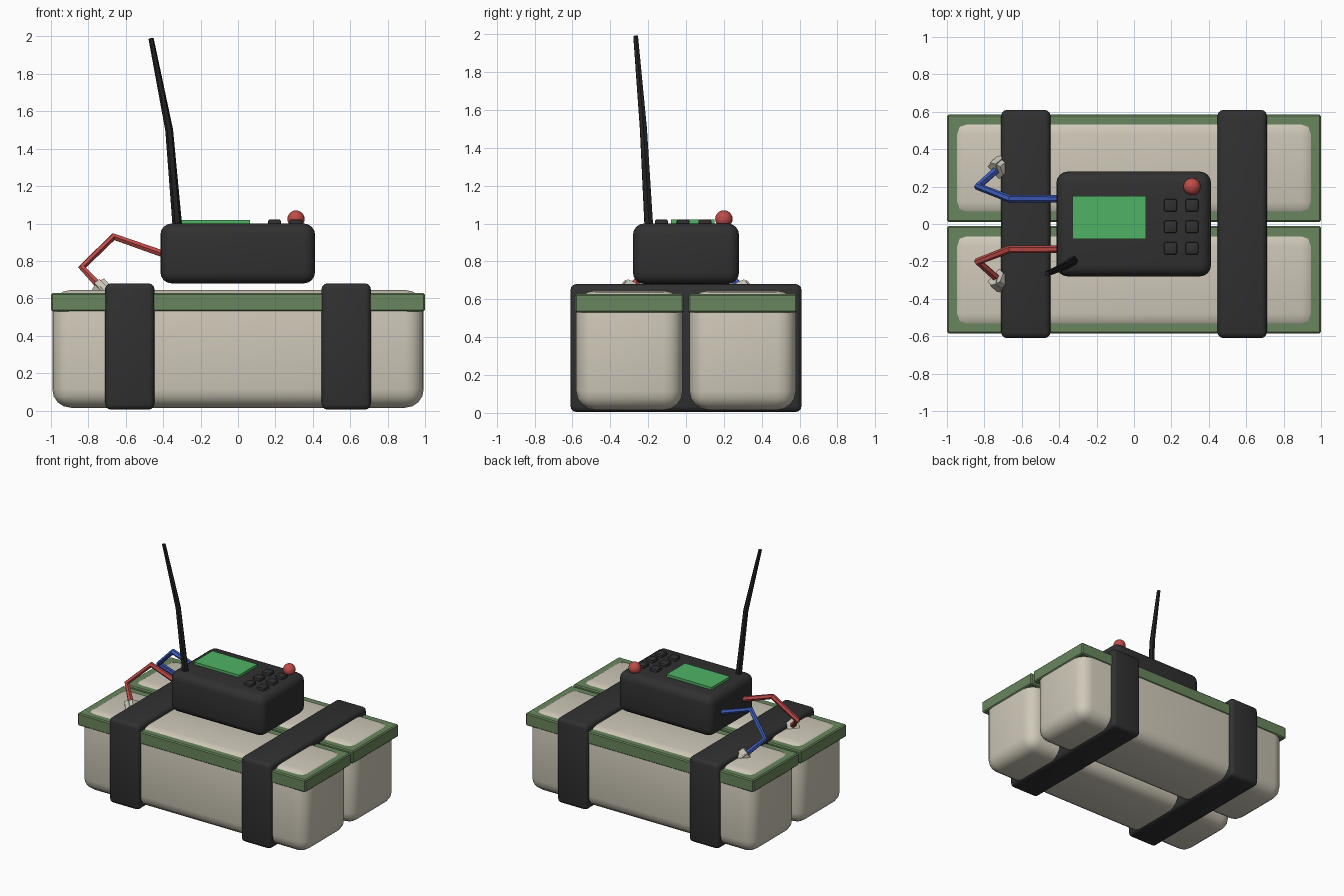
import bpy, math
from mathutils import Vector

cube = bpy.data.objects.get("Cube")
if cube:
    bpy.data.objects.remove(cube, do_unlink=True)


def material(name, r, g, b):
    m = bpy.data.materials.new(name)
    m.use_nodes = True
    m.diffuse_color = (r, g, b, 1)
    m.node_tree.nodes["Principled BSDF"].inputs["Base Color"].default_value = (r, g, b, 1)
    return m


CREAM = material("cream", 0.62, 0.58, 0.48)
OLIVE = material("olive_green", 0.14, 0.24, 0.11)
BLACK = material("charcoal", 0.03, 0.03, 0.031)
RUBBER = material("black_rubber", 0.016, 0.016, 0.017)
SCREEN = material("screen_green", 0.08, 0.45, 0.13)
RED = material("red", 0.52, 0.07, 0.065)
BLUE = material("blue", 0.05, 0.11, 0.52)
METAL = material("pale_metal", 0.58, 0.55, 0.48)


def finish(name, mat, smooth=True):
    ob = bpy.context.object
    ob.name = name
    ob.data.materials.clear()
    ob.data.materials.append(mat)
    if smooth:
        bpy.ops.object.shade_smooth_by_angle(angle=math.radians(35))
    return ob


def box(name, x, y, z, mat, bevel=0.0, segments=3):
    """Box from (min, max) ranges with rounded edges."""
    ranges = (x, y, z)
    bpy.ops.mesh.primitive_cube_add(size=1, location=[(a + b) / 2 for a, b in ranges])
    ob = bpy.context.object
    ob.scale = [b - a for a, b in ranges]
    bpy.ops.object.transform_apply(location=False, rotation=False, scale=True)
    if bevel:
        mod = ob.modifiers.new("rounding", "BEVEL")
        mod.width, mod.segments = bevel, segments
        bpy.ops.object.modifier_apply(modifier="rounding")
    return finish(name, mat)


def tube(name, points, radii, mat):
    """Bent rod through points, with a radius at each one."""
    curve = bpy.data.curves.new(name, "CURVE")
    curve.dimensions = "3D"
    curve.bevel_depth = 1
    curve.bevel_resolution = 1
    curve.use_fill_caps = True
    spline = curve.splines.new("POLY")
    spline.points.add(len(points) - 1)
    for p, co, r in zip(spline.points, points, radii):
        p.co = (*co, 1)
        p.radius = r
    ob = bpy.data.objects.new(name, curve)
    bpy.context.collection.objects.link(ob)
    bpy.ops.object.select_all(action="DESELECT")
    ob.select_set(True)
    bpy.context.view_layer.objects.active = ob
    bpy.ops.object.convert(target="MESH")
    return finish(name, mat)


def rod(name, start, end, radius, sides, mat):
    start, end = Vector(start), Vector(end)
    axis = end - start
    bpy.ops.mesh.primitive_cylinder_add(
        vertices=sides, radius=radius, depth=axis.length, location=(start + end) / 2,
        rotation=axis.to_track_quat("Z", "Y").to_euler())
    return finish(name, mat, smooth=False)


# Two rounded blocks, each with a rim that the block top pokes through
for side, s in (("front", -1), ("back", 1)):
    y = sorted((s * 0.018, s * 0.58))
    box(side + "_block", (-0.993, 0.993), y, (0.015, 0.645), CREAM, 0.1, 4)
    rim_y = sorted((s * 0.012, s * 0.585))
    box(side + "_rim", (-1, 1), rim_y, (0.53, 0.628), OLIVE, 0.008, 1)

# Straps around both blocks
for side, s in (("right", -1), ("left", 1)):
    x = sorted((s * 0.447, s * 0.71))
    box(side + "_strap", x, (-0.61, 0.61), (0.005, 0.68), BLACK, 0.03)

# Control unit with its screen, keys and lamp
box("control_unit", (-0.415, 0.412), (-0.28, 0.28), (0.68, 1.0), BLACK, 0.06, 4)
box("screen", (-0.33, 0.065), (-0.08, 0.15), (0.98, 1.02), SCREEN)
for row in range(3):
    for col in range(2):
        cx, cy = 0.195 + col * 0.115, 0.1 - row * 0.115
        box(f"key_{row}_{col}", (cx - 0.034, cx + 0.034), (cy - 0.034, cy + 0.034),
            (0.98, 1.022), BLACK, 0.01, 2)
bpy.ops.mesh.primitive_uv_sphere_add(segments=20, ring_count=12, radius=0.046,
                                     location=(0.31, 0.2, 1.024))
finish("lamp", RED)

# Bent, tapering antenna
tube("antenna", [(-0.322, -0.195, 0.96), (-0.368, -0.225, 1.5), (-0.465, -0.266, 1.99)],
     [0.026, 0.021, 0.014], RUBBER)

# Bent leads ending in clips
for name, s, mat in (("red", -1, RED), ("blue", 1, BLUE)):
    path = [(-0.38, s * 0.135, 0.83), (-0.665, s * 0.135, 0.93),
            (-0.835, s * 0.2, 0.765), (-0.74, s * 0.285, 0.665)]
    tube(name + "_lead", path, [0.021] * 4, mat)
    tip = Vector(path[3])
    aim = (tip - Vector(path[2])).normalized()
    rod(name + "_clip", tip + aim * 0.0, tip + aim * 0.07, 0.052, 6, METAL)
    jaw = tip + Vector((0.0, s * 0.035, 0.005))
    rod(name + "_clip_jaw", jaw - aim * 0.02, jaw + aim * 0.05, 0.026, 4, METAL)
